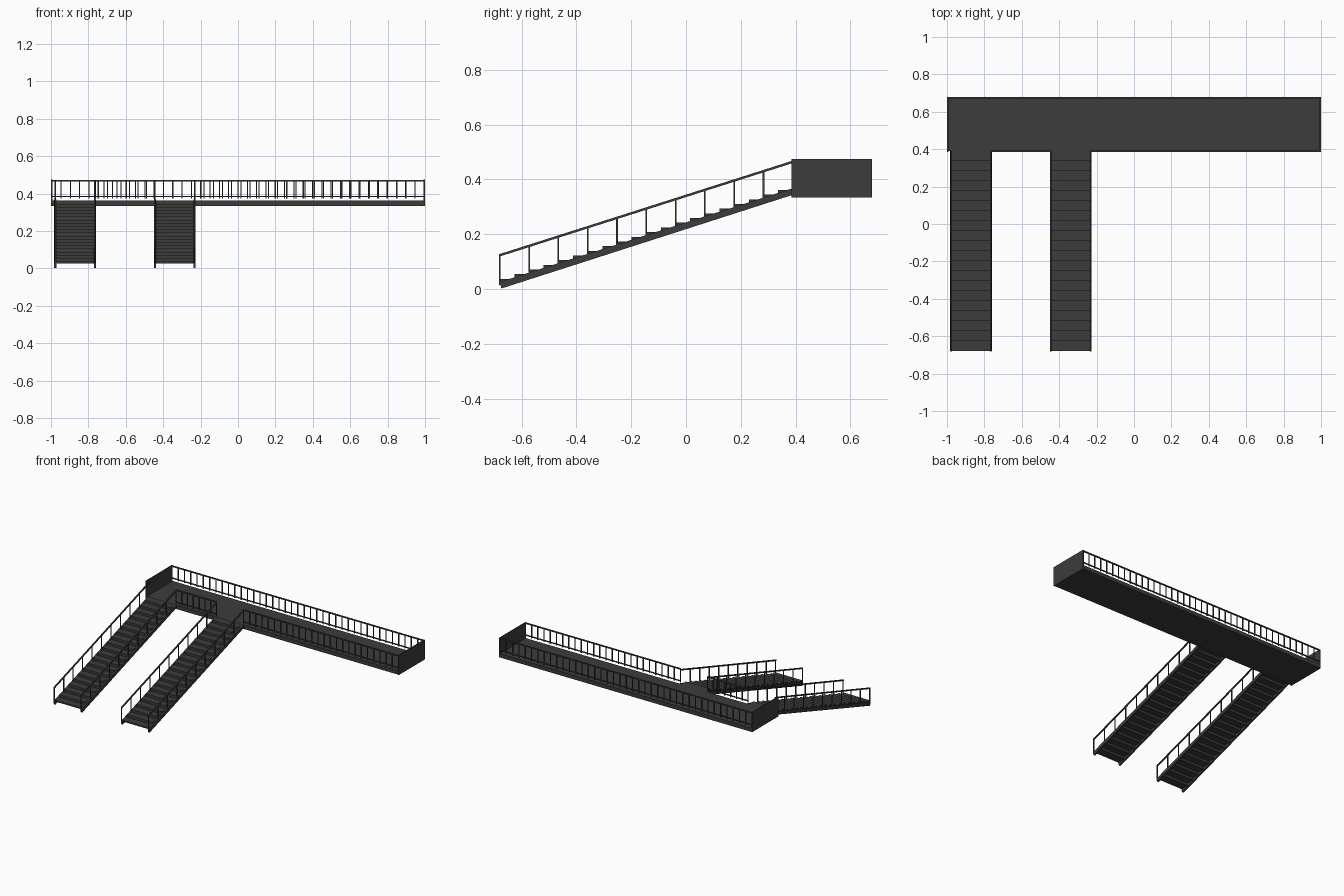
import bpy
import bmesh
from mathutils import Vector

cube = bpy.data.objects.get("Cube")
if cube:
    bpy.data.objects.remove(cube, do_unlink=True)


def material(name, value):
    mat = bpy.data.materials.new(name)
    mat.use_nodes = True
    colour = (value, value, value, 1)
    mat.diffuse_color = colour
    mat.node_tree.nodes["Principled BSDF"].inputs["Base Color"].default_value = colour
    return mat


STEEL = material("dark_grey_steel", 0.045)


def finish(name, bm):
    bmesh.ops.recalc_face_normals(bm, faces=bm.faces[:])
    mesh = bpy.data.meshes.new(name)
    bm.to_mesh(mesh)
    bm.free()
    mesh.materials.append(STEEL)
    obj = bpy.data.objects.new(name, mesh)
    bpy.context.collection.objects.link(obj)
    return obj


def add_box(bm, x0, x1, y0, y1, z0, z1):
    verts = bmesh.ops.create_cube(bm, size=1)["verts"]
    for v in verts:
        v.co = Vector((x1 if v.co.x > 0 else x0,
                       y1 if v.co.y > 0 else y0,
                       z1 if v.co.z > 0 else z0))


def add_profile(bm, points, x0, x1):
    """Extrude a side profile of (y, z) points from x0 to x1."""
    face = bm.faces.new([bm.verts.new((x0, y, z)) for y, z in points])
    new = bmesh.ops.extrude_face_region(bm, geom=[face])["geom"]
    for v in new:
        if isinstance(v, bmesh.types.BMVert):
            v.co.x = x1


FRONT, BACK, START = 0.39, 0.68, -0.68
DECK = 0.363
STEPS = 20
RUN = (FRONT - START) / STEPS
RISE = 0.0171
SLOPE = RISE / RUN
BAR = 0.008

# Walkway slab and solid end panels
bm = bmesh.new()
add_box(bm, -0.995, 0.995, FRONT, BACK, 0.335, DECK)
finish("walkway_deck", bm)
for name, x in (("right_end_panel", -1), ("left_end_panel", 0.993)):
    bm = bmesh.new()
    add_box(bm, x, x + 0.007, FRONT - 0.005, BACK, 0.335, 0.475)
    finish(name, bm)


# Walkway railings: two rails with evenly spaced posts
def railing(name, x0, x1, y, count):
    bm = bmesh.new()
    h = BAR / 2
    add_box(bm, x0, x1, y - h, y + h, 0.466, 0.474)
    add_box(bm, x0, x1, y - h, y + h, 0.382, 0.388)
    for i in range(count + 1):
        x = x0 + (x1 - x0) * i / count
        add_box(bm, x - 0.003, x + 0.003, y - 0.003, y + 0.003, 0.375, 0.468)
    finish(name, bm)


railing("back_railing", -0.996, 0.996, BACK - 0.004, 40)
railing("front_middle_railing", -0.763, -0.443, FRONT, 7)
railing("front_left_railing", -0.23, 0.996, FRONT, 25)


# Staircases: folded treads, two stringers and two sloping handrails
def staircase(name, x0, x1):
    bm = bmesh.new()
    upper, lower = [], []
    for i in range(STEPS):
        y, z = START + RUN * i, 0.037 + RISE * i
        upper += [(y, z), (y + RUN, z)]
        lower += [(y + (0.006 if i else 0), z - 0.01), (y + RUN + 0.006, z - 0.01)]
    add_profile(bm, upper + lower[::-1], x0 + 0.005, x1 - 0.005)
    finish(name + "_treads", bm)

    for side, x in (("right", x0), ("left", x1)):
        a, b = x - 0.006, x + 0.006
        bm = bmesh.new()
        length = FRONT - START
        add_profile(bm, [(START + 0.006, 0.002), (FRONT, 0.002 + SLOPE * length),
                         (FRONT, 0.026 + SLOPE * length), (START, 0.026)], a, b)
        finish(f"{name}_{side}_stringer", bm)

        bm = bmesh.new()
        end = 0.127 + SLOPE * length
        add_profile(bm, [(START - 0.003, 0.118), (FRONT, end - 0.009),
                         (FRONT, end), (START - 0.003, 0.127)], x - 0.004, x + 0.004)
        for i in range(0, STEPS, 2):
            y, z = START + RUN * i, RISE * i
            add_box(bm, x - 0.003, x + 0.003, y - 0.003, y + 0.003, 0.015 + z, 0.12 + z)
        finish(f"{name}_{side}_handrail", bm)


staircase("end_stairs", -0.977, -0.765)
staircase("inner_stairs", -0.444, -0.232)
